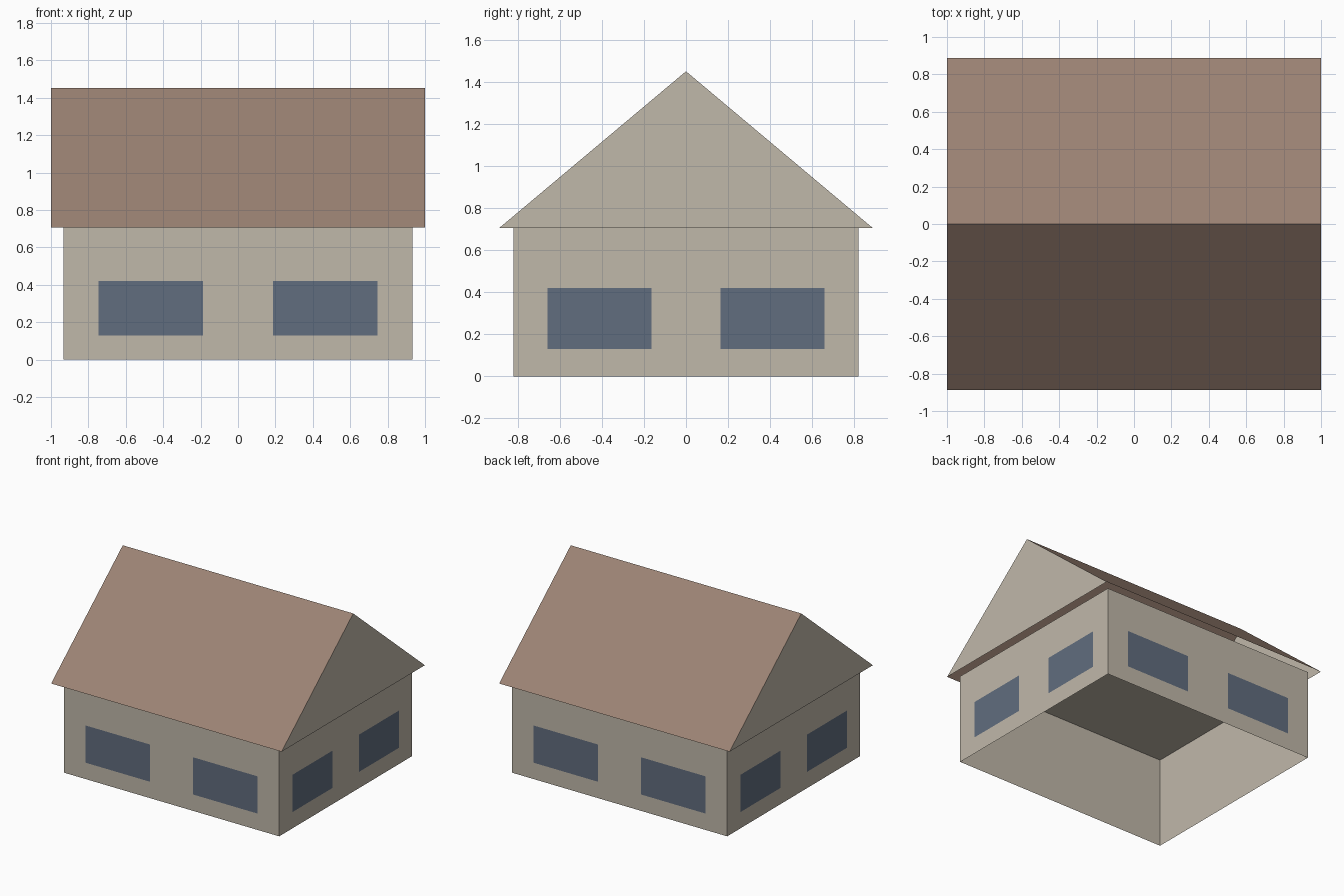
import bpy
import bmesh
import math
from mathutils import Matrix, Vector

default_cube = bpy.data.objects.get("Cube")
if default_cube:
    bpy.data.objects.remove(default_cube, do_unlink=True)


def make_material(name, rgb):
    mat = bpy.data.materials.new(name)
    mat.use_nodes = True
    colour = (*rgb, 1)
    mat.diffuse_color = colour
    mat.node_tree.nodes["Principled BSDF"].inputs["Base Color"].default_value = colour
    return mat


beige = make_material("beige plaster", (0.53, 0.48, 0.40))
brown = make_material("brown roofing", (0.33, 0.227, 0.175))
blue = make_material("slate blue glass", (0.119, 0.153, 0.209))

WALL_X, WALL_Y, WALL_H = 0.933, 0.822, 0.707
ROOF_X, ROOF_Y, RIDGE_H = 1.0, 0.888, 1.452
SILL, LINTEL = 0.13, 0.422
GLASS_GAP = 0.003


def finish(name, bm, materials):
    mesh = bpy.data.meshes.new(name)
    bm.to_mesh(mesh)
    bm.free()
    for mat in materials:
        mesh.materials.append(mat)
    obj = bpy.data.objects.new(name, mesh)
    bpy.context.collection.objects.link(obj)
    return obj


# Walls: a box with a ceiling and no floor
bm = bmesh.new()
bmesh.ops.create_cube(bm, size=1, matrix=Matrix.Translation((0, 0, WALL_H / 2))
                      @ Matrix.Diagonal((2 * WALL_X, 2 * WALL_Y, WALL_H, 1)))
floor = [f for f in bm.faces if f.normal.z < -0.5]
bmesh.ops.delete(bm, geom=floor, context="FACES")
finish("walls", bm, [beige])

# Roof: an open-bottomed prism with brown slopes and beige gables
bm = bmesh.new()
profile = [(-ROOF_Y, WALL_H), (0, RIDGE_H), (ROOF_Y, WALL_H)]
left_end, right_end = [[bm.verts.new((x, y, z)) for y, z in profile]
                       for x in (ROOF_X, -ROOF_X)]
bm.faces.new(left_end)
bm.faces.new(right_end)
for i in range(2):
    bm.faces.new((left_end[i], left_end[i + 1], right_end[i + 1], right_end[i]))
bm.normal_update()
roof_centre = Vector((0, 0, WALL_H))
for face in bm.faces:
    if face.normal.dot(face.calc_center_median() - roof_centre) < 0:
        face.normal_flip()
    face.material_index = 1 if abs(face.normal.x) > 0.5 else 0
finish("roof", bm, [brown, beige])


# Windows: two flat panes on every wall
def add_windows(side, angle, wall_distance, inner, outer):
    turn = Matrix.Rotation(angle, 4, "Z")
    depth = -wall_distance - GLASS_GAP
    bm = bmesh.new()
    for sign in (-1, 1):
        a, b = sorted((sign * inner, sign * outer))
        corners = [(a, SILL), (b, SILL), (b, LINTEL), (a, LINTEL)]
        bm.faces.new([bm.verts.new(turn @ Vector((x, depth, z))) for x, z in corners])
    finish(side + "_windows", bm, [blue])


for side, angle in (("front", 0), ("back", math.pi)):
    add_windows(side, angle, WALL_Y, 0.187, 0.747)
for side, angle in (("left", math.pi / 2), ("right", -math.pi / 2)):
    add_windows(side, angle, WALL_X, 0.163, 0.66)
